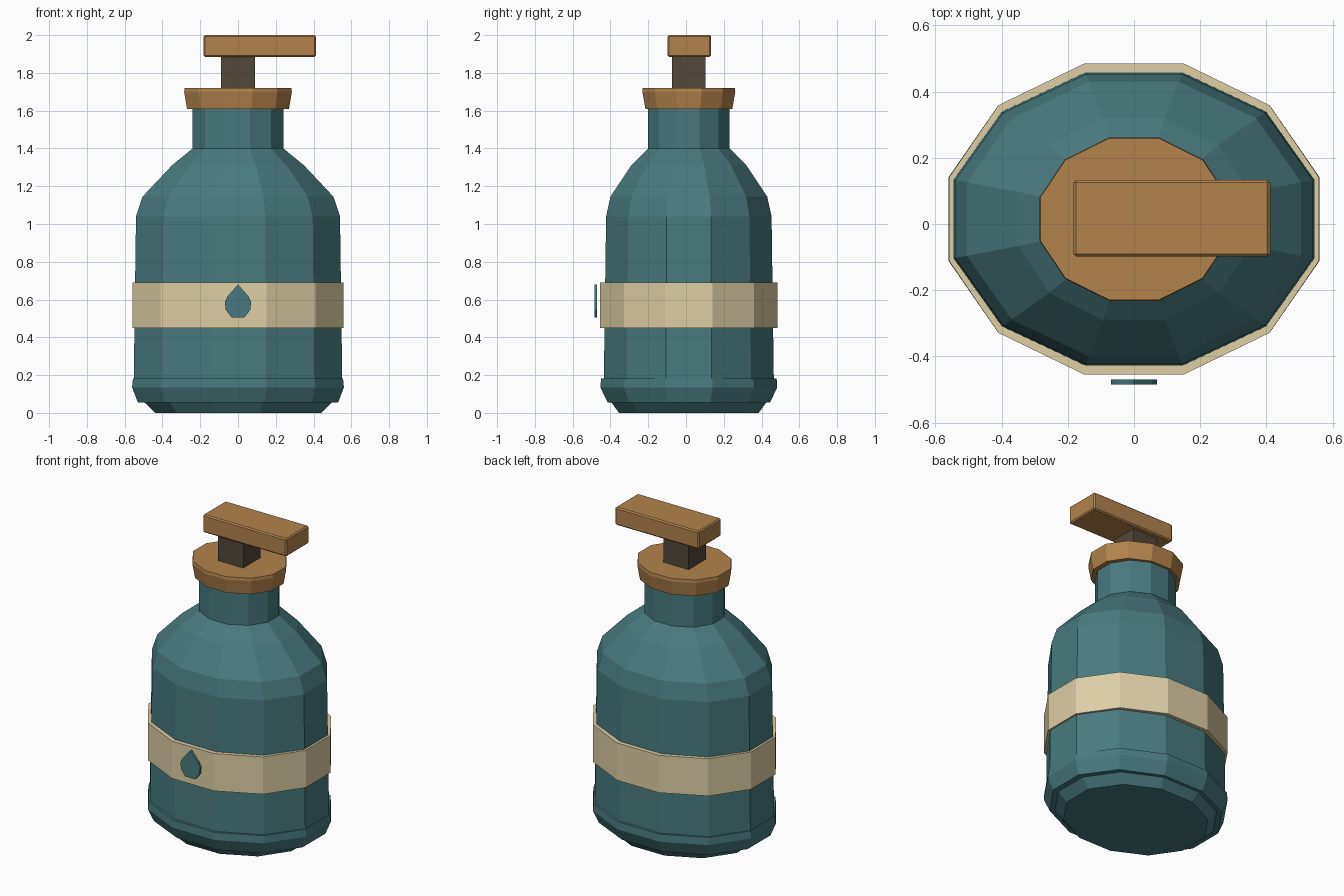
import bpy, bmesh, math

if "Cube" in bpy.data.objects:
    bpy.data.objects.remove(bpy.data.objects["Cube"])

SIDES = 12
CENTRE_Y = 0.015
HALF = math.pi / SIDES


def material(name, rgb):
    m = bpy.data.materials.new(name)
    m.use_nodes = True
    m.diffuse_color = (*rgb, 1)
    m.node_tree.nodes["Principled BSDF"].inputs["Base Color"].default_value = (*rgb, 1)
    return m


teal = material("teal glaze", (0.065, 0.195, 0.21))
cream = material("cream label", (0.73, 0.62, 0.38))
wood = material("warm wood", (0.45, 0.23, 0.072))
dark = material("dark metal", (0.084, 0.065, 0.042))


def finish(name, bm, mat, bevel=0):
    bmesh.ops.recalc_face_normals(bm, faces=bm.faces[:])
    mesh = bpy.data.meshes.new(name)
    bm.to_mesh(mesh)
    bm.free()
    mesh.materials.append(mat)
    obj = bpy.data.objects.new(name, mesh)
    bpy.context.collection.objects.link(obj)
    if bevel:
        mod = obj.modifiers.new("soft edges", "BEVEL")
        mod.width = bevel
        mod.segments = 1
        mod.limit_method = "ANGLE"
        mod.angle_limit = math.radians(50)
    return obj


def oval_stack(name, profile, mat, bevel=0):
    """Stack of twelve-sided oval rings; each row is (half width, half depth, height)."""
    bm = bmesh.new()
    rings = []
    for hx, hy, z in profile:
        ring = []
        for i in range(SIDES):
            a = HALF * (2 * i + 1)
            ring.append(bm.verts.new((hx * math.cos(a) / math.cos(HALF),
                                      hy * math.sin(a) / math.cos(HALF) + CENTRE_Y, z)))
        rings.append(ring)
    for low, high in zip(rings, rings[1:]):
        for i in range(SIDES):
            j = (i + 1) % SIDES
            bm.faces.new((low[i], low[j], high[j], high[i]))
    bm.faces.new(rings[0])
    bm.faces.new(rings[-1])
    return finish(name, bm, mat, bevel)


def box(name, low, high, mat, bevel):
    bm = bmesh.new()
    bmesh.ops.create_cube(bm, size=1)
    for v in bm.verts:
        v.co = [(a + b) / 2 + c * (b - a) for a, b, c in zip(low, high, v.co)]
    return finish(name, bm, mat, bevel)


# Bottle with shoulder and neck
oval_stack("bottle_body", [
    (0.44, 0.37, 0), (0.495, 0.41, 0.055), (0.552, 0.45, 0.17),
    (0.54, 0.438, 1.04), (0.505, 0.415, 1.145), (0.35, 0.305, 1.31),
    (0.24, 0.215, 1.4), (0.24, 0.215, 1.62)], teal)

# Raised rim around the foot
oval_stack("foot_rim", [
    (0.53, 0.43, 0.055), (0.561, 0.468, 0.135), (0.556, 0.465, 0.182)], teal)

# Label band
oval_stack("label_band", [(0.559, 0.47, 0.45), (0.559, 0.47, 0.69)], cream)

# Flared collar on the neck
oval_stack("collar", [
    (0.27, 0.23, 1.61), (0.285, 0.246, 1.70), (0.283, 0.244, 1.72)], wood)

# Pump stem and spout
box("pump_stem", (-0.09, -0.075, 1.71), (0.09, 0.102, 1.89), dark, 0)
box("pump_head", (-0.183, -0.098, 1.885), (0.412, 0.133, 2.0), wood, 0.008)

# Drop emblem in front of the band
side = [(0.055, 0.617), (0.069, 0.59), (0.066, 0.547), (0.035, 0.506)]
outline = [(0, 0.68)] + side + [(-x, z) for x, z in reversed(side)]
bm = bmesh.new()
face = bm.faces.new([bm.verts.new((x, -0.47, z)) for x, z in outline])
extruded = bmesh.ops.extrude_face_region(bm, geom=[face], use_keep_orig=True)
moved = [g for g in extruded["geom"] if isinstance(g, bmesh.types.BMVert)]
bmesh.ops.translate(bm, verts=moved, vec=(0, -0.015, 0))
finish("drop_emblem", bm, teal)
